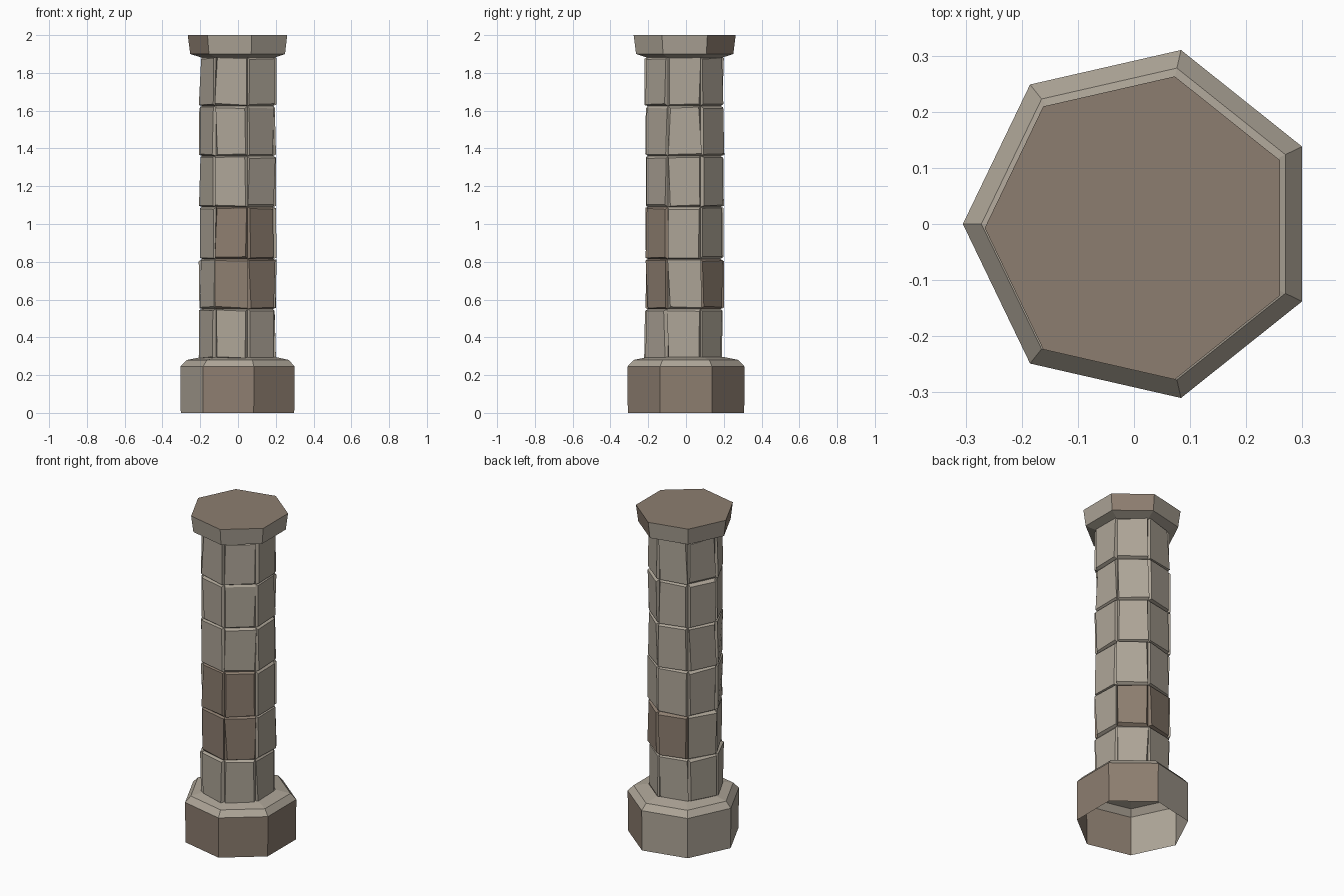
import bpy, math, random
from mathutils import Vector

if "Cube" in bpy.data.objects:
    bpy.data.objects.remove(bpy.data.objects["Cube"])

random.seed(4)
N = 7  # the pillar is seven sided


def material(name, rgb):
    m = bpy.data.materials.new(name)
    m.diffuse_color = (*rgb, 1)
    m.use_nodes = True
    m.node_tree.nodes["Principled BSDF"].inputs["Base Color"].default_value = m.diffuse_color
    return m


MATS = [material("grey stone", (0.42, 0.375, 0.31)),
        material("brown stone", (0.265, 0.207, 0.16))]


def corner(k, r, z, cx, cy):
    a = math.pi + k * 2 * math.pi / N
    return Vector((cx + r * math.cos(a), cy + r * math.sin(a), z))


def make(name, verts, faces, mats):
    me = bpy.data.meshes.new(name)
    me.from_pydata(verts, [], faces)
    for m in MATS:
        me.materials.append(m)
    me.polygons.foreach_set("material_index", mats)
    ob = bpy.data.objects.new(name, me)
    bpy.context.collection.objects.link(ob)
    return ob


def lathe(name, profile, cx, cy, brown_sides, brown_ring, cap=False):
    """Seven-sided rings; chosen sides of one ring are brown."""
    verts, faces, mats = [], [], []
    for r, z in profile:
        verts += [corner(k, r, z, cx, cy) for k in range(N)]
    for i in range(len(profile) - 1):
        for k in range(N):
            n = (k + 1) % N
            faces.append((i * N + k, i * N + n, (i + 1) * N + n, (i + 1) * N + k))
            mats.append(int(i == brown_ring and k in brown_sides))
    if cap:
        faces.append(tuple(range((len(profile) - 1) * N, len(profile) * N)))
        mats.append(1)
    return make(name, verts, faces, mats)


# Base: open underneath, sloped shoulder
lathe("base", [(0.316, 0), (0.318, 0.245), (0.285, 0.28), (0.2, 0.297)],
      0.013, 0, {1, 2, 3, 4}, 0)

# Cap slab, flaring upward, brown top
lathe("cap", [(0.2, 1.88), (0.264, 1.9), (0.277, 2.0)],
      0.011, -0.007, {0, 4}, 1, cap=True)

# Shaft: six courses of separate chamfered stones
levels = [0.285, 0.55, 0.815, 1.09, 1.36, 1.625, 1.885]
brown = {1: {1, 2, 4, 5}, 2: {1, 2}}
for c in range(6):
    verts, faces, mats = [], [], []
    z0, z1 = levels[c], levels[c + 1]
    cx = 0.007 + random.uniform(-0.005, 0.005)
    cy = -0.01 + random.uniform(-0.004, 0.004)
    for k in range(N):
        b = len(verts)
        # back edge of the stone, meeting its neighbours
        verts += [corner(k, 0.197, z0, 0.007, -0.01), corner(k + 1, 0.197, z0, 0.007, -0.01),
                  corner(k + 1, 0.197, z1, 0.007, -0.01), corner(k, 0.197, z1, 0.007, -0.01)]
        # slightly uneven front face
        for end, z in ((0, z0), (1, z0), (1, z1), (0, z1)):
            r = 0.214 + random.uniform(-0.005, 0.005)
            p = corner(k + end, r, z, cx, cy)
            q = corner(k + 1 - end, r, z, cx, cy)
            p = p.lerp(q, random.uniform(0.01, 0.1))
            p.z += random.uniform(0.004, 0.014) * (1 if z == z0 else -1)
            verts.append(p)
        faces.append((b + 4, b + 5, b + 6, b + 7))
        for i in range(4):
            j = (i + 1) % 4
            faces.append((b + i, b + j, b + 4 + j, b + 4 + i))
        mats += [int(k in brown.get(c, ()))] * 5
    make("shaft_course_%d" % (c + 1), verts, faces, mats)
